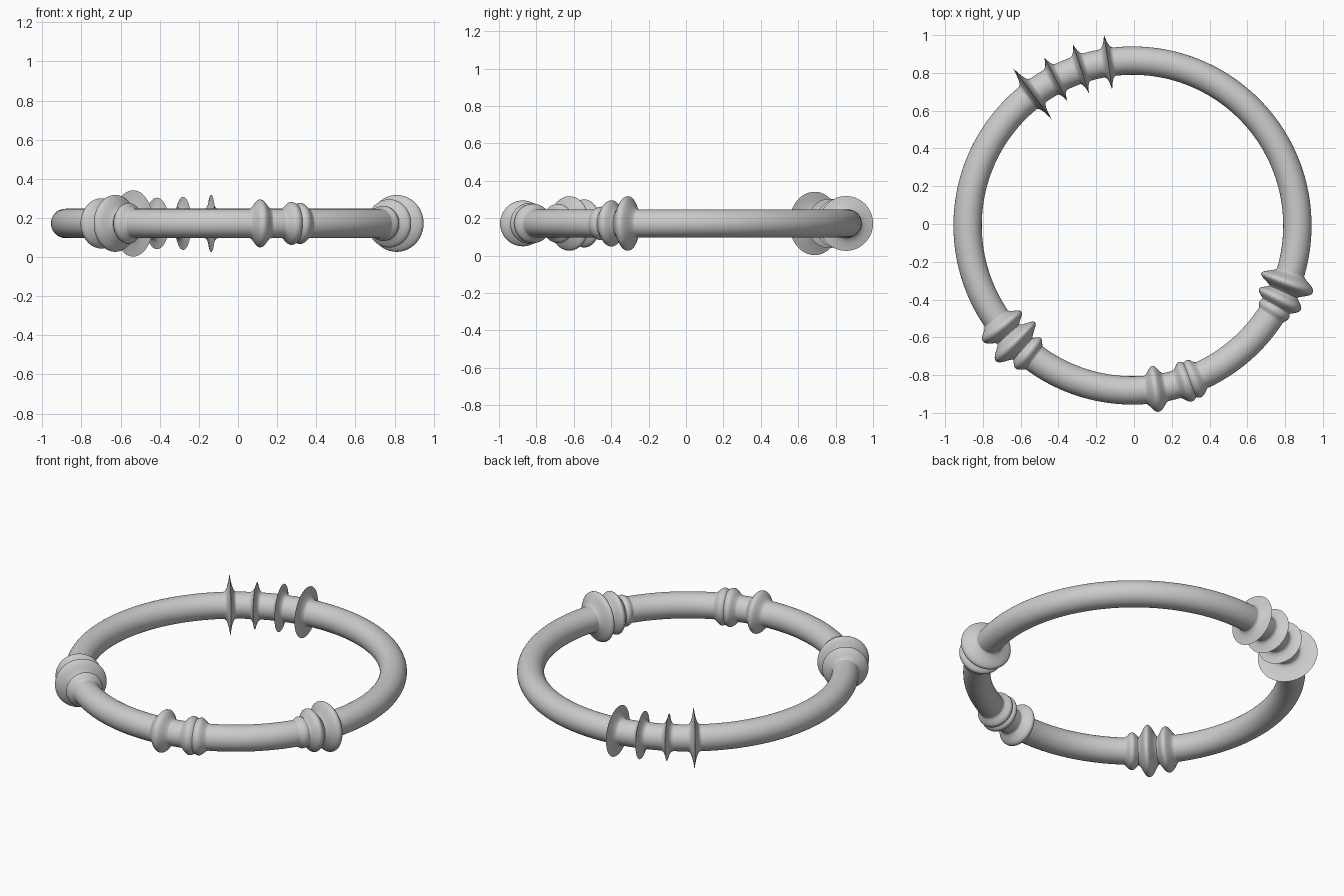
import bpy, bmesh, math
from mathutils import Vector

if "Cube" in bpy.data.objects:
    bpy.data.objects.remove(bpy.data.objects["Cube"], do_unlink=True)

CENTRE = Vector((-0.008, -0.008, 0.172))
MAJOR, TUBE, SIDES = 0.873, 0.075, 48

grey = bpy.data.materials.new("plain_grey")
grey.use_nodes = True
grey.diffuse_color = (0.6, 0.6, 0.6, 1)
grey.node_tree.nodes["Principled BSDF"].inputs["Base Color"].default_value = (0.6, 0.6, 0.6, 1)


def sweep(name, stations, closed=False):
    """Skin circular sections given as (angle in degrees, radius) around the ring."""
    bm = bmesh.new()
    rings = []
    for degrees, radius in stations:
        a = math.radians(degrees)
        out = Vector((math.cos(a), math.sin(a), 0))
        ring = []
        for i in range(SIDES):
            t = math.tau * i / SIDES
            reach = MAJOR + radius * math.cos(t)
            ring.append(bm.verts.new(CENTRE + out * reach + Vector((0, 0, radius * math.sin(t)))))
        rings.append(ring)
    pairs = list(zip(rings, rings[1:]))
    if closed:
        pairs.append((rings[-1], rings[0]))
    for a, b in pairs:
        for i in range(SIDES):
            j = (i + 1) % SIDES
            bm.faces.new((a[i], b[i], b[j], a[j]))
    bmesh.ops.recalc_face_normals(bm, faces=bm.faces)
    mesh = bpy.data.meshes.new(name)
    bm.to_mesh(mesh)
    bm.free()
    mesh.materials.append(grey)
    obj = bpy.data.objects.new(name, mesh)
    bpy.context.collection.objects.link(obj)
    bpy.ops.object.select_all(action="DESELECT")
    obj.select_set(True)
    bpy.context.view_layer.objects.active = obj
    bpy.ops.object.shade_smooth_by_angle(angle=math.radians(50))
    return obj


def fin(t):
    return (1 - t) ** 3.2


def bead(t):
    return 0.5 + 0.5 * math.cos(math.pi * t ** 1.1)


def collar(name, bumps, shape):
    """Lathe one or more bumps (angle, peak radius, half width) into a collar."""
    low = min(a - w for a, r, w in bumps)
    high = max(a + w for a, r, w in bumps)
    steps = round((high - low) / 0.2)
    angles = {low + (high - low) * i / steps for i in range(steps + 1)}
    angles |= {a for a, r, w in bumps}
    stations = []
    for angle in sorted(angles):
        rise = max((r - TUBE) * shape(min(abs(angle - a) / w, 1)) for a, r, w in bumps)
        stations.append((angle, TUBE - 0.0005 + rise))
    sweep(name, stations)


# Plain round hoop
sweep("hoop", [(i * 2, TUBE) for i in range(180)], closed=True)

# Thin flared fins at the back
for n, (angle, radius) in enumerate([(127.2, 0.17), (117.7, 0.132), (108.2, 0.136), (98.5, 0.147)]):
    collar(f"flared_fin_{n + 1}", [(angle, radius, 2.9)], fin)

# Rounded collars
collar("left_collar", [(-20.3, 0.146, 4), (-26.6, 0.124, 3.6), (-30.8, 0.09, 2.5)], bead)
collar("right_collar", [(217.8, 0.129, 3.8), (224.8, 0.146, 4), (230.8, 0.105, 3)], bead)
collar("front_bead", [(-82, 0.123, 3.8)], bead)
collar("front_double_bead", [(-71.2, 0.11, 3.6), (-68.2, 0.106, 3.4)], bead)
